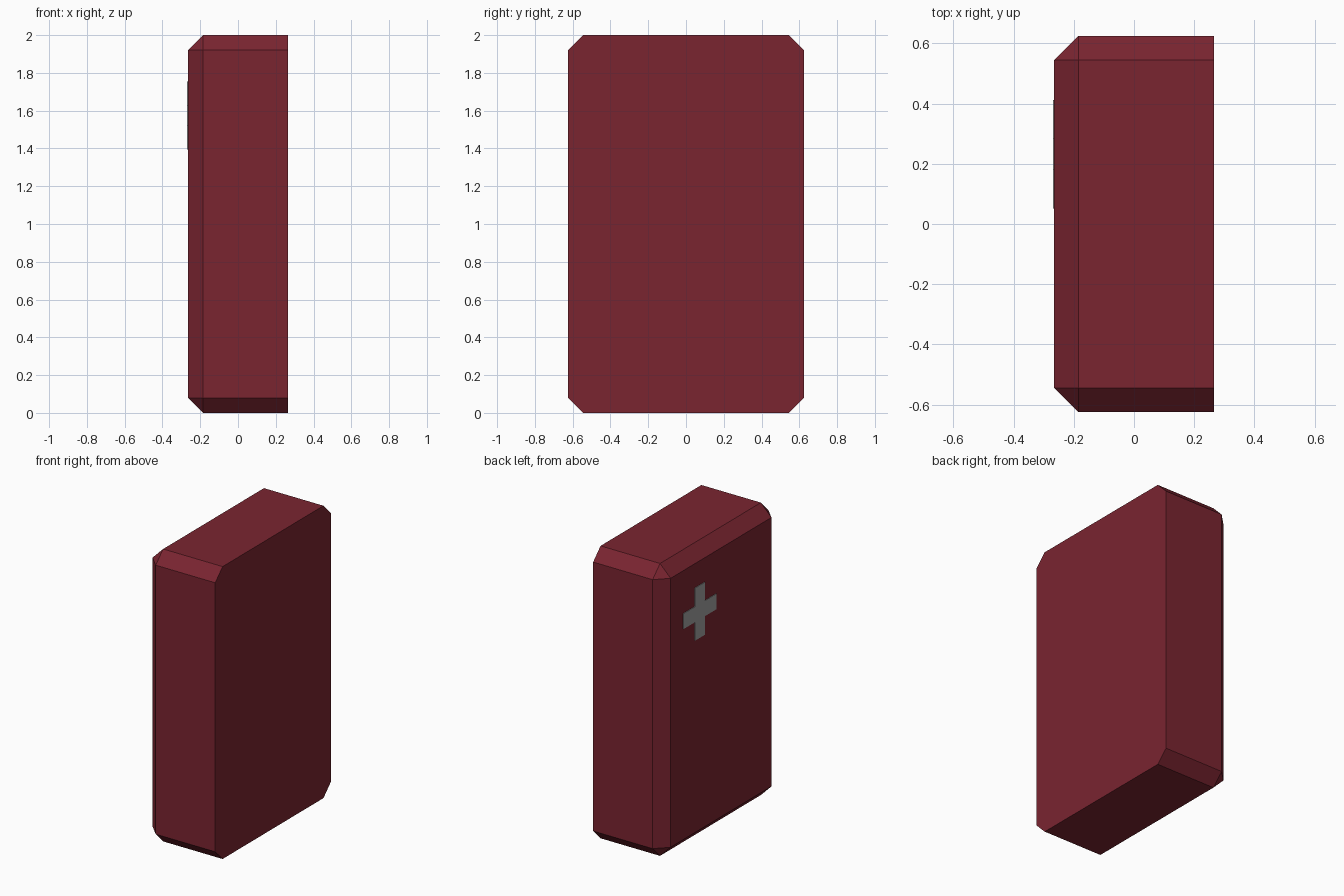
import bpy, bmesh

if "Cube" in bpy.data.objects:
    bpy.data.objects.remove(bpy.data.objects["Cube"])

HX, HY, H, CH = 0.265, 0.625, 2.0, 0.08


def material(name, rgb):
    m = bpy.data.materials.new(name)
    m.diffuse_color = (*rgb, 1)
    m.use_nodes = True
    m.node_tree.nodes["Principled BSDF"].inputs["Base Color"].default_value = m.diffuse_color
    return m


def add_object(name, bm, mat):
    bmesh.ops.recalc_face_normals(bm, faces=bm.faces)
    me = bpy.data.meshes.new(name)
    bm.to_mesh(me)
    bm.free()
    me.materials.append(mat)
    ob = bpy.data.objects.new(name, me)
    bpy.context.collection.objects.link(ob)
    return ob


red = material("dark red", (0.195, 0.018, 0.030))
grey = material("light grey", (0.36, 0.36, 0.36))

# Slab body, chamfered everywhere except around the flat +x face
bm = bmesh.new()
bmesh.ops.create_cube(bm, size=1)
for v in bm.verts:
    v.co = (v.co.x * 2 * HX, v.co.y * 2 * HY, (v.co.z + 0.5) * H)
edges = [e for e in bm.edges if not all(v.co.x > 0 for v in e.verts)]
bmesh.ops.bevel(bm, geom=edges, offset=CH, offset_type='OFFSET',
                segments=1, profile=0.5, affect='EDGES')
add_object("body", bm, red)

# Thin plus-shaped plate on the -x face
CY, CZ, ARM, W, T = 0.232, 1.575, 0.18, 0.053, 0.004
bm = bmesh.new()
outline = [(-W, -ARM), (W, -ARM), (W, -W), (ARM, -W), (ARM, W), (W, W),
           (W, ARM), (-W, ARM), (-W, W), (-ARM, W), (-ARM, -W), (-W, -W)]
face = bm.faces.new([bm.verts.new((-HX, CY + y, CZ + z)) for y, z in outline])
ext = bmesh.ops.extrude_face_region(bm, geom=[face])
for v in ext["geom"]:
    if isinstance(v, bmesh.types.BMVert):
        v.co.x -= T
add_object("plus_plate", bm, grey)
